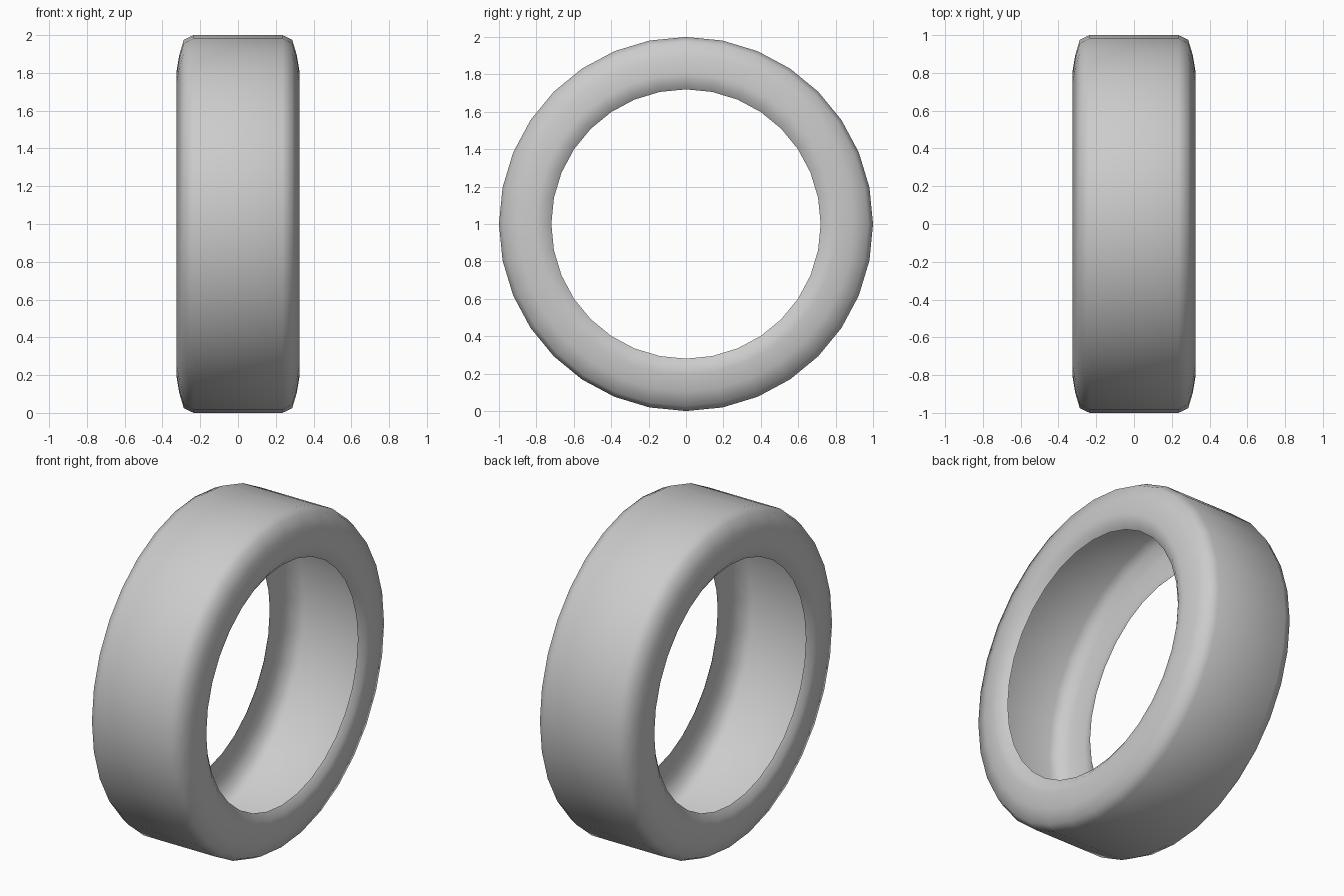
import bpy, bmesh, math

if "Cube" in bpy.data.objects:
    bpy.data.objects.remove(bpy.data.objects["Cube"])

SIDES = 32
# Half profile of the open tyre shell: (x, radius) from inner rim to tread
half = [(0.292, 0.72), (0.318, 0.755), (0.326, 0.805), (0.311, 0.895),
        (0.287, 0.975), (0.235, 1.0)]
profile = [(-x, r) for x, r in half] + [(x, r) for x, r in reversed(half)]

# Tyre: revolve the profile around the x axis
bm = bmesh.new()
rings = []
for i in range(SIDES):
    a = 2 * math.pi * i / SIDES
    rings.append([bm.verts.new((x, r * math.sin(a), 1 + r * math.cos(a)))
                  for x, r in profile])
for i in range(SIDES):
    p, q = rings[i], rings[(i + 1) % SIDES]
    for j in range(len(profile) - 1):
        bm.faces.new((p[j], p[j + 1], q[j + 1], q[j]))

# Outward normals: the tread faces away from the axle
bm.normal_update()
top = max(bm.faces, key=lambda f: f.calc_center_median().z)
if top.normal.z < 0:
    bmesh.ops.reverse_faces(bm, faces=bm.faces[:])
for f in bm.faces:
    f.smooth = True

mesh = bpy.data.meshes.new("tyre")
bm.to_mesh(mesh)
bm.free()
tyre = bpy.data.objects.new("tyre", mesh)
bpy.context.collection.objects.link(tyre)
